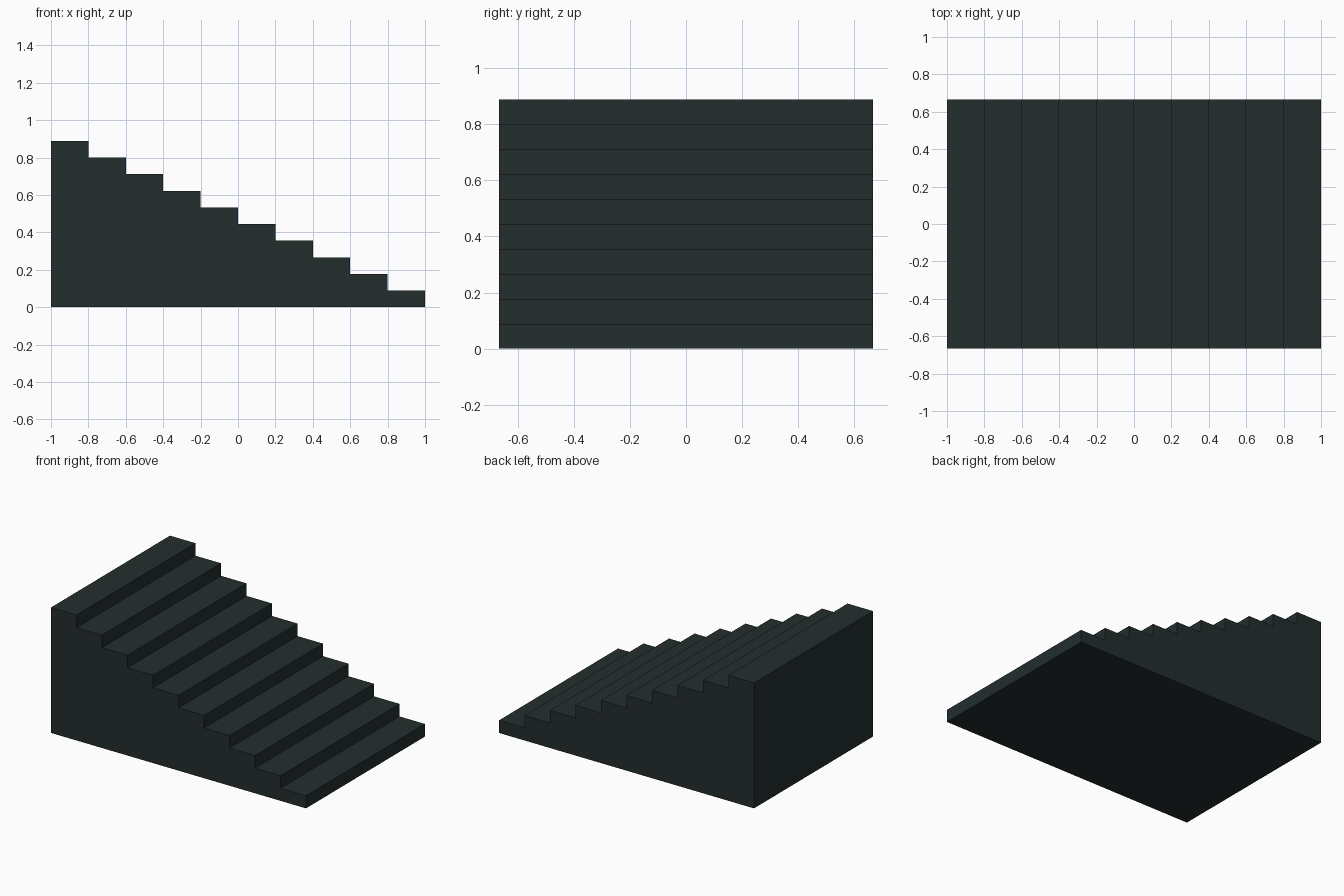
import bpy
import bmesh
from mathutils import Vector

cube = bpy.data.objects.get("Cube")
if cube:
    bpy.data.objects.remove(cube, do_unlink=True)

STEPS = 10
LENGTH, WIDTH, HEIGHT = 2.0, 4 / 3, 8 / 9
TREAD, RISE = LENGTH / STEPS, HEIGHT / STEPS

# Dark slate material
slate = bpy.data.materials.new("dark slate")
slate.use_nodes = True
colour = (0.017, 0.027, 0.027, 1.0)
slate.diffuse_color = colour
bsdf = next(n for n in slate.node_tree.nodes if n.type == 'BSDF_PRINCIPLED')
bsdf.inputs["Base Color"].default_value = colour
bsdf.inputs["Roughness"].default_value = 0.8

# Stepped side profile, climbing from the low end (+x) to the high end (-x)
profile = [(-LENGTH / 2, 0.0), (LENGTH / 2, 0.0)]
for i in range(STEPS):
    x = LENGTH / 2 - i * TREAD
    z = (i + 1) * RISE
    profile += [(x, z), (x - TREAD, z)]

# Extrude the profile across the width into one solid staircase
bm = bmesh.new()
side = bm.faces.new([bm.verts.new((x, -WIDTH / 2, z)) for x, z in profile])
result = bmesh.ops.extrude_face_region(bm, geom=[side], use_keep_orig=True)
moved = [g for g in result["geom"] if isinstance(g, bmesh.types.BMVert)]
bmesh.ops.translate(bm, verts=moved, vec=Vector((0, WIDTH, 0)))
bmesh.ops.recalc_face_normals(bm, faces=bm.faces)

mesh = bpy.data.meshes.new("staircase")
bm.to_mesh(mesh)
bm.free()
mesh.materials.append(slate)
staircase = bpy.data.objects.new("staircase", mesh)
bpy.context.collection.objects.link(staircase)
